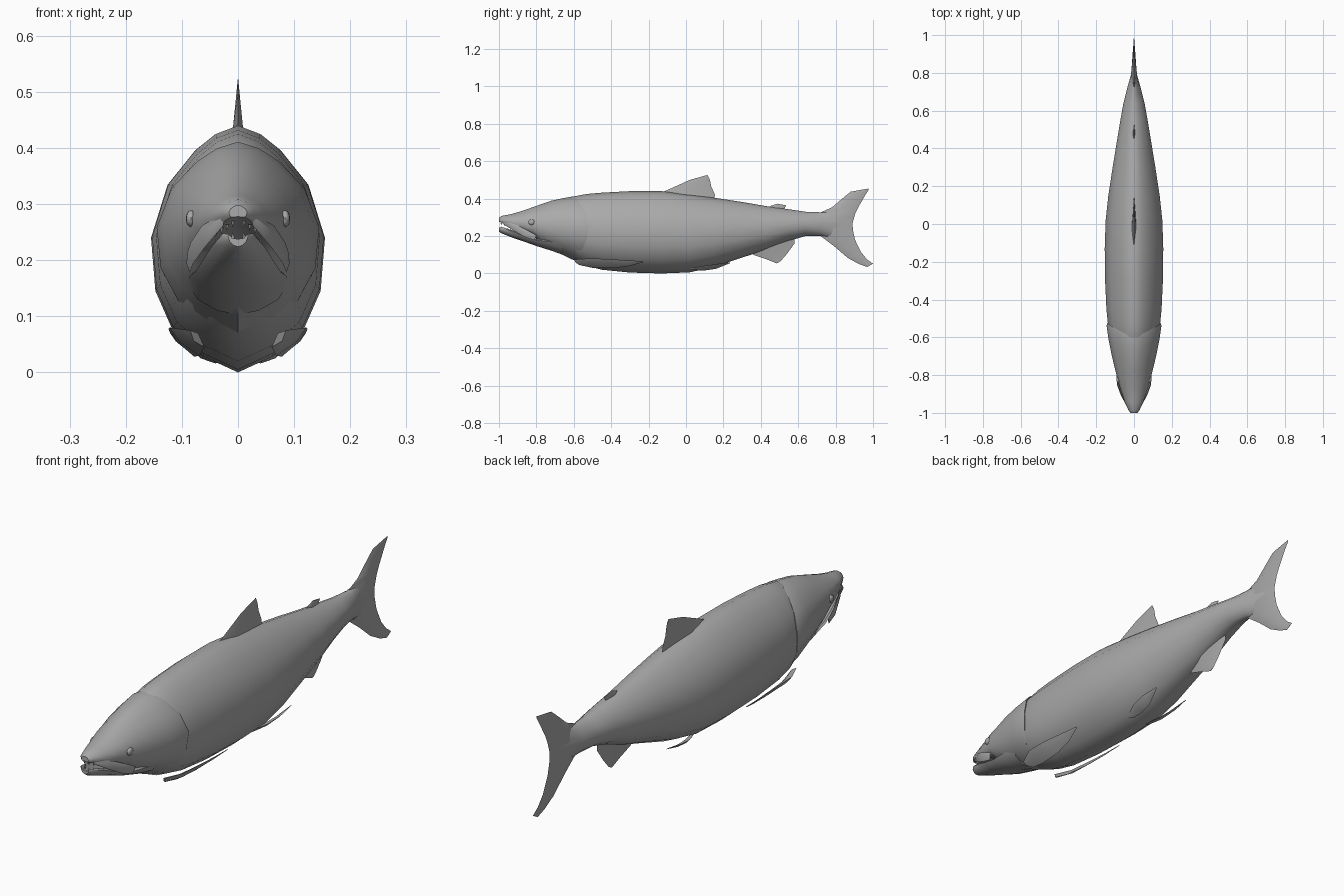
import bpy, bmesh, math
from mathutils import Vector

GREY = bpy.data.materials.new("fish grey")
GREY.diffuse_color = (0.4, 0.4, 0.4, 1)

# half cross-section from back to belly: (fraction of half width, fraction of height)
HALF = [(0, 1), (.26, .965), (.49, .9), (.81, .76), (1, .545), (.95, .33),
        (.75, .17), (.4, .065), (0, 0)]
RING = HALF + [(-x, z) for x, z in HALF[-2:0:-1]]


def finish(name, bm, angle=50):
    bmesh.ops.recalc_face_normals(bm, faces=bm.faces)
    me = bpy.data.meshes.new(name)
    bm.to_mesh(me)
    bm.free()
    me.materials.append(GREY)
    ob = bpy.data.objects.new(name, me)
    bpy.context.collection.objects.link(ob)
    bpy.ops.object.select_all(action='DESELECT')
    ob.select_set(True)
    bpy.context.view_layer.objects.active = ob
    bpy.ops.object.shade_smooth_by_angle(angle=math.radians(angle))
    return ob


def loft(name, rings, angle=50):
    bm = bmesh.new()
    loops = [[bm.verts.new(p) for p in r] for r in rings]
    n = len(loops[0])
    for a, b in zip(loops, loops[1:]):
        for i in range(n):
            bm.faces.new((a[i], a[(i + 1) % n], b[(i + 1) % n], b[i]))
    bm.faces.new(loops[0])
    bm.faces.new(loops[-1])
    return finish(name, bm, angle)


def ring(y, bot, top, w, arch=0, bow=0):
    """Section at y; arch hollows the underside, bow curves it backwards at mid height."""
    pts = []
    for x, z in RING:
        lift = arch * max(0, 1 - abs(x) / .8) if z < .2 else 0
        pts.append((x * w, y + bow * (1 - (2 * z - 1) ** 2), bot + (top - bot) * z + lift))
    return pts


def fin(name, rows, mirror=False, normal=(1, 0, 0)):
    """Lens-shaped blade; each row is (front point, rear point, half thickness)."""
    n = Vector(normal).normalized()
    for s in ((1, -1) if mirror else (1,)):
        rings = []
        for a, b, t in rows:
            a, b = Vector(a), Vector(b)
            m = a.lerp(b, .4)
            rings.append([Vector((p.x * s, p.y, p.z)) for p in (a, m + n * t, b, m - n * t)])
        label = name if not mirror else ("right_" if s > 0 else "left_") + name
        loft(label, rings, 60)


# trunk, running into the tail root
loft("body", [ring(*r) for r in [
    (-.66, .11, .385, .10), (-.60, .072, .412, .122), (-.53, .04, .425, .138),
    (-.45, .02, .432, .146), (-.30, .005, .44, .153), (-.13, 0, .44, .155),
    (.02, .006, .423, .150), (.15, .035, .405, .136), (.30, .085, .382, .113),
    (.43, .127, .36, .092), (.55, .175, .343, .072), (.64, .2, .33, .056),
    (.72, .2, .327, .036), (.79, .19, .335, .016), (.85, .2, .33, .006)]])

# head with gill cover, hollow under the snout
loft("head", [ring(*r) for r in [
    (-1.0, .272, .298, .016, .006), (-.985, .262, .308, .030, .012),
    (-.94, .238, .316, .050, .026), (-.88, .208, .333, .070, .045),
    (-.82, .182, .354, .088, .035), (-.775, .148, .37, .100, 0, .005),
    (-.72, .122, .389, .117, 0, .02), (-.66, .10, .402, .134, 0, .045),
    (-.61, .075, .411, .145, 0, .07), (-.595, .07, .411, .143, 0, .072),
    (-.60, .085, .40, .120, 0, .06)]], 40)

# lower jaw with a hollow floor
JAW = [(0, .62), (.6, .7), (.9, 1), (1, .85), (.8, .4), (.4, .1), (0, 0)]
JAW += [(-x, z) for x, z in JAW[-2:0:-1]]
loft("lower_jaw", [[(x * w, y, b + (t - b) * z) for x, z in JAW] for y, b, t, w in [
    (-1.0, .224, .246, .018), (-.985, .214, .248, .030), (-.93, .192, .232, .046),
    (-.87, .172, .206, .062), (-.80, .147, .184, .077), (-.74, .128, .18, .086),
    (-.66, .103, .17, .09)]])

# upper lip blades hanging past the mouth corners
fin("lip", [((.030, -.975, .280), (.026, -.975, .262), .004),
            ((.064, -.91, .262), (.060, -.91, .222), .006),
            ((.084, -.85, .232), (.080, -.86, .194), .007),
            ((.091, -.80, .205), (.086, -.81, .178), .003)], True)

# small teeth along both jaws
bm = bmesh.new()
for s in (-1, 1):
    for k in range(4):
        x, y = s * (.010 + .010 * k), -.988 + .017 * k
        for z, d in ((.266 - .006 * k, -1), (.243 - .004 * k, 1)):
            base = [bm.verts.new((x + .004 * math.cos(a), y + .004 * math.sin(a), z - d * .004))
                    for a in (0, 2.09, 4.19)]
            tip = bm.verts.new((x, y, z + d * .008))
            for i in range(3):
                bm.faces.new((base[i], base[(i + 1) % 3], tip))
finish("teeth", bm)

# eyes
for s, side in ((1, "right"), (-1, "left")):
    bm = bmesh.new()
    bmesh.ops.create_uvsphere(bm, u_segments=12, v_segments=8, radius=1)
    for v in bm.verts:
        v.co = (s * .084 + v.co.x * .009, -.825 + v.co.y * .018, .274 + v.co.z * .015)
    finish(side + "_eye", bm)

# fins on the centre line
fin("dorsal_fin", [((0, -.15, .425), (0, .15, .395), .014),
                   ((0, -.10, .446), (0, .155, .42), .009),
                   ((0, .02, .50), (0, .135, .465), .004),
                   ((0, .115, .527), (0, .128, .50), .001)])
fin("adipose_fin", [((0, .43, .345), (0, .50, .335), .008),
                    ((0, .455, .362), (0, .522, .342), .006),
                    ((0, .487, .373), (0, .537, .364), .002)])
fin("anal_fin", [((0, .33, .13), (0, .58, .20), .022),
                 ((0, .36, .100), (0, .58, .16), .012),
                 ((0, .43, .076), (0, .54, .105), .005),
                 ((0, .485, .054), (0, .505, .065), .001)])
fin("tail_fin", [((0, .968, .035), (0, 1.0, .052), .001),
                 ((0, .925, .050), (0, .968, .075), .004),
                 ((0, .865, .083), (0, .935, .115), .008),
                 ((0, .79, .147), (0, .904, .18), .012),
                 ((0, .72, .20), (0, .893, .23), .016),
                 ((0, .70, .265), (0, .890, .268), .017),
                 ((0, .72, .327), (0, .905, .32), .016),
                 ((0, .78, .353), (0, .920, .352), .011),
                 ((0, .835, .40), (0, .942, .39), .007),
                 ((0, .88, .437), (0, .958, .418), .004),
                 ((0, .975, .454), (0, .976, .446), .001)])

# paired fins folded back along the belly
fin("pectoral_fin", [((.085, -.60, .075), (.060, -.57, .045), .008),
                     ((.122, -.52, .080), (.068, -.50, .030), .007),
                     ((.124, -.42, .078), (.078, -.39, .028), .005),
                     ((.121, -.32, .070), (.092, -.30, .040), .003),
                     ((.116, -.23, .066), (.112, -.23, .060), .001)], True, (.5, 0, -.85))
fin("pelvic_fin", [((.050, .02, .028), (.035, .04, .018), .006),
                   ((.080, .09, .040), (.040, .10, .016), .006),
                   ((.088, .16, .050), (.050, .16, .025), .004),
                   ((.080, .235, .060), (.076, .235, .055), .001)], True, (.5, 0, -.85))
